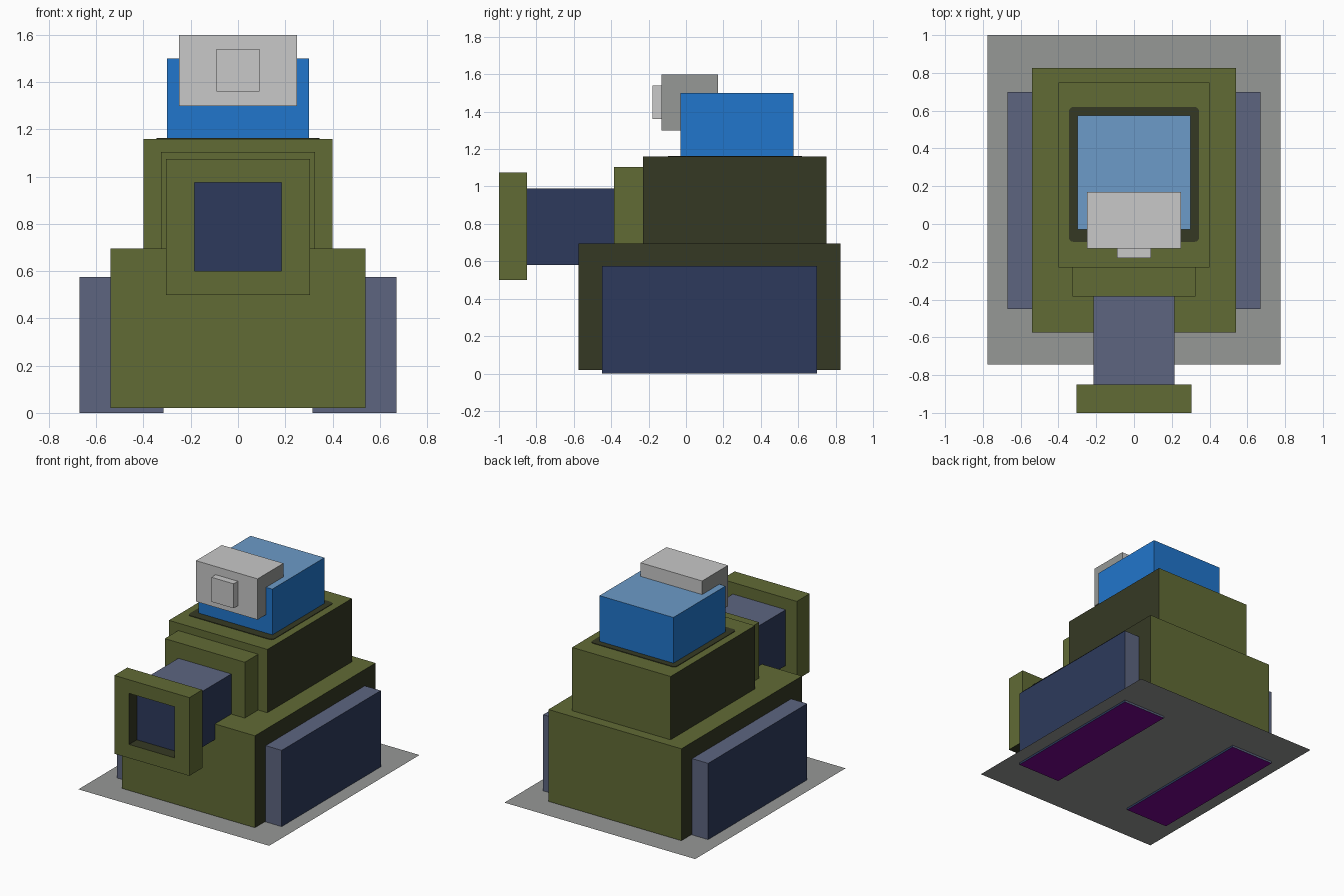
import bpy, bmesh
from mathutils import Vector

if "Cube" in bpy.data.objects:
    bpy.data.objects.remove(bpy.data.objects["Cube"])


def material(name, rgb):
    """Flat material from 0-255 sRGB values."""
    lin = [(c / 255 / 12.92) if c < 11 else ((c / 255 + 0.055) / 1.055) ** 2.4 for c in rgb]
    m = bpy.data.materials.new(name)
    m.diffuse_color = (*lin, 1)
    m.use_nodes = True
    m.node_tree.nodes["Principled BSDF"].inputs["Base Color"].default_value = m.diffuse_color
    return m


OLIVE = material("olive", (97, 107, 53))
DARK_OLIVE = material("dark olive", (53, 57, 36))
SLATE = material("slate", (93, 101, 128))
NAVY = material("navy", (45, 58, 92))
BLUE = material("blue", (33, 118, 204))
PALE_BLUE = material("pale blue", (108, 155, 200))
LIGHT_GREY = material("light grey", (200, 200, 200))
MID_GREY = material("mid grey", (150, 152, 150))
PURPLE = material("purple", (119, 5, 143))


def finish(name, bm, mats):
    mesh = bpy.data.meshes.new(name)
    bm.to_mesh(mesh)
    bm.free()
    for m in mats:
        mesh.materials.append(m)
    obj = bpy.data.objects.new(name, mesh)
    bpy.context.collection.objects.link(obj)
    return obj


def box_mesh(x, y, z):
    """Box mesh spanning the three (low, high) ranges."""
    bm = bmesh.new()
    bmesh.ops.create_cube(bm, size=1)
    for v in bm.verts:
        v.co = Vector(r[1] if c > 0 else r[0] for c, r in zip(v.co, (x, y, z)))
    bm.normal_update()
    return bm


def block(name, x, y, z, main, side=None, top=None, bottom=None):
    """Box whose side, top and bottom faces may differ from the main colour."""
    bm = box_mesh(x, y, z)
    for f in bm.faces:
        n = f.normal
        f.material_index = 1 if abs(n.x) > 0.5 else 2 if n.z > 0.5 else 3 if n.z < -0.5 else 0
    return finish(name, bm, [main, side or main, top or main, bottom or main])


# Base sheet
bm = bmesh.new()
bm.faces.new([bm.verts.new((x, y, 0.015)) for x, y in
              ((-0.775, -0.745), (0.775, -0.745), (0.775, 1), (-0.775, 1))])
finish("ground_sheet", bm, [MID_GREY])

# Hull, tracks and turret
block("hull", (-0.54, 0.54), (-0.575, 0.825), (0.02, 0.695), OLIVE, DARK_OLIVE, bottom=DARK_OLIVE)
for label, x in (("left_track", (-0.67, -0.315)), ("right_track", (0.315, 0.67))):
    block(label, x, (-0.45, 0.7), (0, 0.575), SLATE, NAVY, bottom=PURPLE)
block("turret", (-0.4, 0.4), (-0.23, 0.75), (0.695, 1.16), OLIVE, DARK_OLIVE)
block("gun_mantlet", (-0.325, 0.325), (-0.385, -0.23), (0.695, 1.105), OLIVE, bottom=DARK_OLIVE)
block("barrel", (-0.215, 0.215), (-0.85, -0.385), (0.58, 0.99), NAVY, NAVY, SLATE)

# Muzzle with a square recess
bm = box_mesh((-0.305, 0.305), (-1, -0.85), (0.5, 1.075))
for f in bm.faces:
    f.material_index = 1 if f.normal.z < -0.5 else 0
front = next(f for f in bm.faces if f.normal.y < -0.5)
bmesh.ops.inset_individual(bm, faces=[front], thickness=0.1)
for v in front.verts:
    v.co.x = 0.185 if v.co.x > 0 else -0.185
    v.co.z = 0.975 if v.co.z > 0.8 else 0.6
floor = bmesh.ops.extrude_discrete_faces(bm, faces=[front])["faces"][0]
for v in floor.verts:
    v.co.y += 0.09
floor.material_index = 2
for e in floor.edges:
    for f in e.link_faces:
        if f is not floor:
            f.material_index = 1
finish("muzzle", bm, [OLIVE, DARK_OLIVE, NAVY])

# Hatch rim with rounded corners
bm = box_mesh((-0.345, 0.345), (-0.095, 0.62), (1.158, 1.164))
corners = [e for e in bm.edges if abs(e.verts[0].co.z - e.verts[1].co.z) > 0.001]
bmesh.ops.bevel(bm, geom=corners, offset=0.025, segments=3, affect='EDGES', profile=0.5)
finish("hatch_rim", bm, [DARK_OLIVE])

# Crew figure rising from the hatch
block("torso", (-0.3, 0.3), (-0.03, 0.575), (1.16, 1.5), BLUE, top=PALE_BLUE)
block("head", (-0.25, 0.25), (-0.13, 0.17), (1.3, 1.6), LIGHT_GREY, MID_GREY, bottom=MID_GREY)
block("snout", (-0.09, 0.09), (-0.18, -0.13), (1.36, 1.54), LIGHT_GREY)
